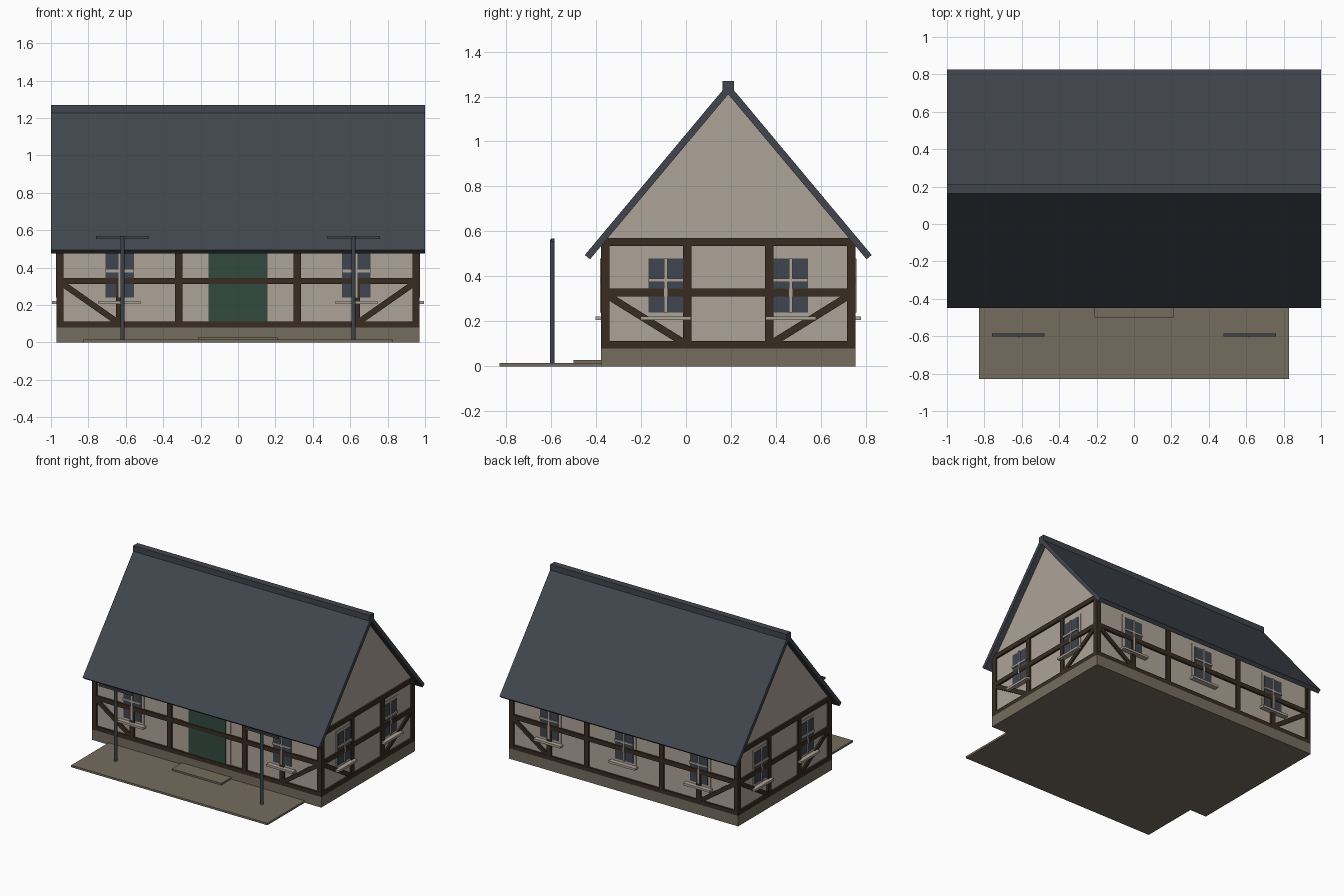
import bpy, bmesh, math
from mathutils import Matrix, Vector

cube = bpy.data.objects.get("Cube")
if cube:
    bpy.data.objects.remove(cube)


def material(name, rgb):
    lin = [((c / 255 + 0.055) / 1.055) ** 2.4 for c in rgb] + [1]
    m = bpy.data.materials.new(name)
    m.use_nodes = True
    m.diffuse_color = lin
    m.node_tree.nodes["Principled BSDF"].inputs["Base Color"].default_value = lin
    return m


PLASTER = material("plaster", (174, 164, 152))
TRIM = material("window_trim", (174, 164, 152))
WOOD = material("dark_timber", (56, 44, 33))
STONE = material("stone", (117, 108, 94))
SLATE = material("slate", (65, 70, 77))
GLASS = material("glass", (62, 69, 80))
GREEN = material("door_green", (50, 74, 63))

CY = 0.188            # middle of the house in depth
HX, HY = 0.97, 0.567  # half sizes of the house


def finish(bm, name, mat):
    bmesh.ops.recalc_face_normals(bm, faces=bm.faces)
    mesh = bpy.data.meshes.new(name)
    bm.to_mesh(mesh)
    bm.free()
    mesh.materials.append(mat)
    obj = bpy.data.objects.new(name, mesh)
    bpy.context.collection.objects.link(obj)
    return obj


def add_box(bm, lo, hi, frame=Matrix()):
    lo, hi = Vector(lo), Vector(hi)
    mat = frame @ Matrix.Translation((lo + hi) / 2) @ Matrix.Diagonal((hi - lo).to_4d())
    bmesh.ops.create_cube(bm, size=1, matrix=mat)


def box(name, mat, lo, hi):
    bm = bmesh.new()
    add_box(bm, lo, hi)
    return finish(bm, name, mat)


def prism(name, mat, profile, half):
    """Extrude a (y, z) profile along x."""
    bm = bmesh.new()
    face = bm.faces.new([bm.verts.new((-half, y, z)) for y, z in profile])
    ext = bmesh.ops.extrude_face_region(bm, geom=[face])["geom"]
    moved = [v for v in ext if isinstance(v, bmesh.types.BMVert)]
    bmesh.ops.translate(bm, verts=moved, vec=(2 * half, 0, 0))
    return finish(bm, name, mat)


# Ground slabs and plinth
box("plinth", STONE, (-HX, CY - HY, 0), (HX, CY + HY, 0.08))
box("terrace", STONE, (-0.83, -0.83, 0), (0.83, CY - HY, 0.015))
box("door_step", STONE, (-0.21, -0.5, 0), (0.21, CY - HY, 0.028))

# Plastered body with gables
w = HY - 0.014
prism("walls", PLASTER, [(CY - w, 0.08), (CY + w, 0.08), (CY + w, 0.555),
                         (CY, 1.22), (CY - w, 0.555)], HX - 0.014)

# Roof slopes and ridge cap
for side, label in ((-1, "front"), (1, "back")):
    prism(label + "_roof", SLATE, [(CY, 1.258), (CY + side * 0.638, 0.495),
                                   (CY + side * 0.615, 0.476), (CY, 1.21)], 1.0)
box("ridge_cap", SLATE, (-1, CY - 0.026, 1.225), (1, CY + 0.026, 1.27))


def wall_frame(angle, dist):
    """Local axes: x along the wall, y into the house, z up; y = 0 is the outer plane."""
    return (Matrix.Translation((0, CY, 0)) @ Matrix.Rotation(angle, 4, "Z")
            @ Matrix.Translation((0, -dist, 0)))


def timber(label, frame, half, brace_end, stubs):
    bm = bmesh.new()
    deep = 0.03
    # Rails and posts
    for z0, z1 in ((0.08, 0.112), (0.311, 0.345), (0.535, 0.57)):
        add_box(bm, (-half, 0, z0), (half, deep, z1), frame)
    for i in range(4):
        u = (half - 0.019) * (2 * i / 3 - 1)
        add_box(bm, (u - 0.019, 0.001, 0.08), (u + 0.019, deep, 0.56), frame)
    for s in (-1, 1):
        # Corner braces
        a, b = Vector((s * (half - 0.03), 0, 0.315)), Vector((s * brace_end, 0, 0.1))
        d = b - a
        turn = Matrix.Rotation(-math.atan2(d.z, d.x), 4, "Y")
        n = d.length / 2
        add_box(bm, (-n, 0.002, -0.016), (n, deep, 0.016),
                frame @ Matrix.Translation((a + b) / 2) @ turn)
        # Short studs under the outer windows
        if stubs:
            u = s * brace_end
            add_box(bm, (u - 0.019, 0.001, 0.1), (u + 0.019, deep, 0.32), frame)
    finish(bm, label + "_timber_frame", WOOD)


def window(label, frame, u):
    bm = bmesh.new()
    add_box(bm, (u - 0.098, 0.01, 0.22), (u + 0.098, 0.03, 0.5), frame)
    finish(bm, label + "_surround", PLASTER)
    bm = bmesh.new()
    add_box(bm, (u - 0.076, 0.005, 0.24), (u + 0.076, 0.02, 0.48), frame)
    finish(bm, label + "_glass", GLASS)
    bm = bmesh.new()
    add_box(bm, (u - 0.007, -0.003, 0.24), (u + 0.007, 0.01, 0.48), frame)
    add_box(bm, (u - 0.076, -0.003, 0.374), (u + 0.076, 0.01, 0.39), frame)
    add_box(bm, (u - 0.112, -0.024, 0.205), (u + 0.112, 0.02, 0.222), frame)
    finish(bm, label + "_bars_and_sill", TRIM)


# Four timbered sides with their windows
sides = (("front", 0, HY, HX, 0.633, (-0.633, 0.633)),
         ("back", math.pi, HY, HX, 0.633, (-0.633, 0, 0.633)),
         ("left", math.pi / 2, HX, HY, 0.19, (-0.278, 0.278)),
         ("right", -math.pi / 2, HX, HY, 0.19, (-0.278, 0.278)))
for label, angle, dist, half, brace_end, spots in sides:
    frame = wall_frame(angle, dist)
    timber(label, frame, half, brace_end, half == HX)
    for i, u in enumerate(spots):
        window(f"{label}_window_{i + 1}", frame, u)

# Front door and surround
y = CY - HY
box("door_surround", PLASTER, (-0.195, y + 0.01, 0.112), (0.195, y + 0.03, 0.535))
box("front_door", GREEN, (-0.157, y + 0.004, 0.112), (0.157, y + 0.03, 0.52))

# Terrace posts with cross bars
for s, label in ((1, "left"), (-1, "right")):
    bm = bmesh.new()
    at = Matrix.Translation((s * 0.618, -0.595, 0.29))
    bmesh.ops.create_cone(bm, cap_ends=True, segments=12, radius1=0.011, radius2=0.011,
                          depth=0.55, matrix=at)
    add_box(bm, (s * 0.618 - 0.14, -0.601, 0.552), (s * 0.618 + 0.14, -0.585, 0.568))
    finish(bm, label + "_terrace_post", SLATE)
